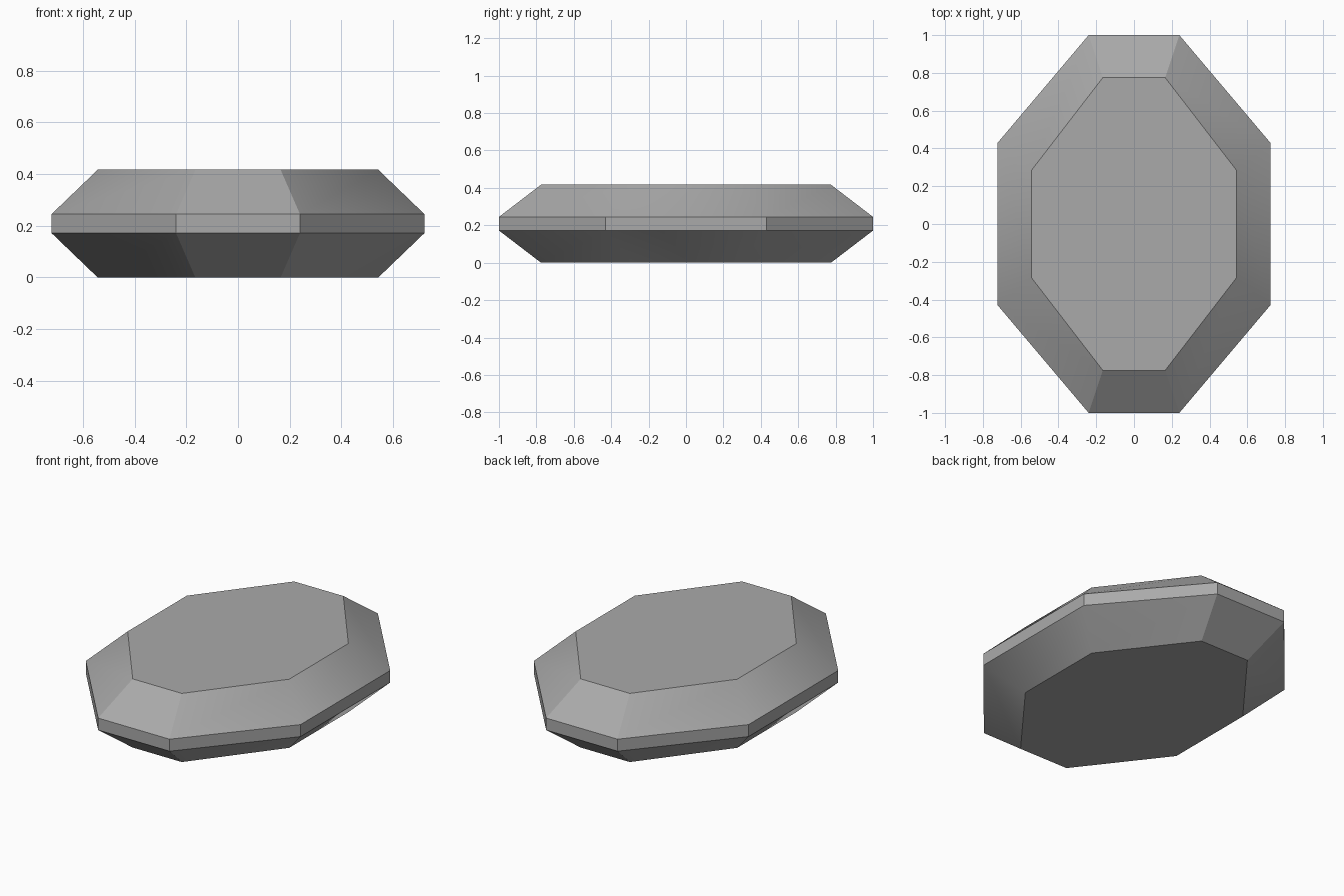
import bpy
import bmesh
import math

cube = bpy.data.objects.get("Cube")
if cube:
    bpy.data.objects.remove(cube, do_unlink=True)

# Plain grey stone
grey = bpy.data.materials.new("stone_grey")
grey.use_nodes = True
colour = (0.4, 0.4, 0.4, 1)
grey.diffuse_color = colour
grey.node_tree.nodes["Principled BSDF"].inputs["Base Color"].default_value = colour


def octagon(half_x, half_y, flat_x, flat_y):
    """Octagon outline, with flat_x and flat_y the half lengths of its straight ends and sides."""
    return [(half_x, -flat_y), (half_x, flat_y), (flat_x, half_y), (-flat_x, half_y),
            (-half_x, flat_y), (-half_x, -flat_y), (-flat_x, -half_y), (flat_x, -half_y)]


table = octagon(0.543, 0.775, 0.165, 0.284)
girdle = octagon(0.722, 1.0, 0.24, 0.43)

# Cut gem: bottom table, straight girdle, top table
bm = bmesh.new()
layers = [(table, 0), (girdle, 0.172), (girdle, 0.245), (table, 0.417)]
rings = [[bm.verts.new((x, y, z)) for x, y in outline] for outline, z in layers]
for low, high in zip(rings, rings[1:]):
    for i in range(len(low)):
        j = (i + 1) % len(low)
        bm.faces.new((low[i], low[j], high[j], high[i]))
bm.faces.new(rings[0][::-1])
bm.faces.new(rings[-1])

mesh = bpy.data.meshes.new("cut_stone")
bm.to_mesh(mesh)
bm.free()
mesh.materials.append(grey)
stone = bpy.data.objects.new("cut_stone", mesh)
bpy.context.collection.objects.link(stone)

# Long side facets blend softly, end facets stay crisp
bpy.ops.object.select_all(action="DESELECT")
stone.select_set(True)
bpy.context.view_layer.objects.active = stone
bpy.ops.object.shade_smooth_by_angle(angle=math.radians(28.5))
